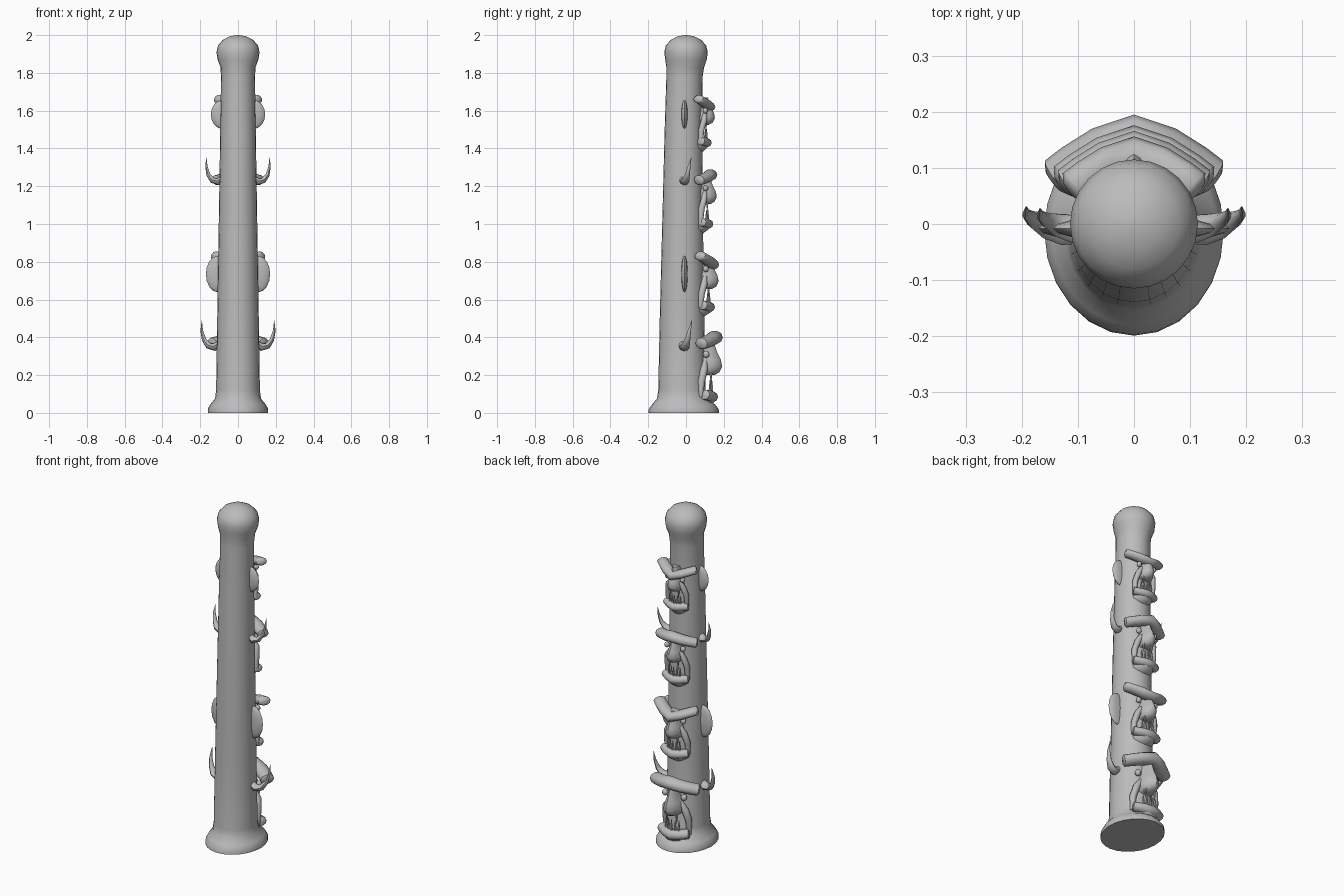
import bpy, bmesh, math
from mathutils import Vector

cube = bpy.data.objects.get("Cube")
if cube:
    bpy.data.objects.remove(cube, do_unlink=True)

stone = bpy.data.materials.new("grey_stone")
stone.use_nodes = True
GREY = (0.5, 0.5, 0.5, 1)
stone.diffuse_color = GREY
stone.node_tree.nodes["Principled BSDF"].inputs["Base Color"].default_value = GREY


def loft(name, rings, angle=50):
    """Skin a list of point rings, cap both ends and shade smooth."""
    bm = bmesh.new()
    loops = [[bm.verts.new(p) for p in ring] for ring in rings]
    for a, b in zip(loops, loops[1:]):
        for i in range(len(a)):
            j = (i + 1) % len(a)
            bm.faces.new((a[i], a[j], b[j], b[i]))
    bm.faces.new(loops[0][::-1])
    bm.faces.new(loops[-1])
    bmesh.ops.recalc_face_normals(bm, faces=bm.faces)
    mesh = bpy.data.meshes.new(name)
    bm.to_mesh(mesh)
    bm.free()
    mesh.materials.append(stone)
    obj = bpy.data.objects.new(name, mesh)
    bpy.context.collection.objects.link(obj)
    bpy.ops.object.select_all(action='DESELECT')
    obj.select_set(True)
    bpy.context.view_layer.objects.active = obj
    bpy.ops.object.shade_smooth_by_angle(angle=math.radians(angle))
    return obj


def stack(name, sections, x=0, sides=16, angle=50):
    """Upright solid from (z, centre y, half width, half depth) sections."""
    turns = [2 * math.pi * i / sides for i in range(sides)]
    return loft(name, [[(x + rx * math.cos(t), cy + ry * math.sin(t), z) for t in turns]
                       for z, cy, rx, ry in sections], angle)


def sweep(name, path, radii, up=(0, 0, 1), sides=10):
    """Tapered tube: radii are (across, along up) for each path point."""
    pts = [Vector(p) for p in path]
    rings = []
    for i, p in enumerate(pts):
        d = (pts[min(i + 1, len(pts) - 1)] - pts[max(i - 1, 0)]).normalized()
        side = d.cross(Vector(up)).normalized()
        top = side.cross(d)
        a, b = radii[i]
        rings.append([p + side * a * math.cos(t) + top * b * math.sin(t)
                      for t in (2 * math.pi * k / sides for k in range(sides))])
    return loft(name, rings)


def ball(name, x, y, z, rx, ry, rz):
    steps = [math.pi * (k / 8 - 0.5) for k in range(9)]
    return stack(name, [(z + rz * math.sin(a), y, max(rx * math.cos(a), 0.0005),
                         max(ry * math.cos(a), 0.0005)) for a in steps], x, 12)


def band(name, z, half, front, depth, height, rise, wrap):
    """Rounded bar bent around the back of the pole; rise lifts its ends."""
    path, radii = [], []
    for u in (-1, -0.95, -0.75, -0.4, 0, 0.4, 0.75, 0.95, 1):
        k = abs(u)
        path.append((u * half, front - depth - wrap * k ** 1.5, z + rise * k))
        f = 0.55 if k == 1 else 1 - 0.12 * k
        radii.append((depth * f, height * f))
    return sweep(name, path, radii)


# Tapering pole with flared foot and round top
stack("pole", [
    (0, -0.012, 0.16, 0.187), (0.02, -0.012, 0.16, 0.185), (0.045, -0.013, 0.147, 0.167),
    (0.075, -0.02, 0.122, 0.134), (0.12, -0.022, 0.116, 0.125), (0.5, -0.021, 0.11, 0.118),
    (1.0, -0.018, 0.102, 0.108), (1.5, -0.014, 0.094, 0.099), (1.78, -0.008, 0.09, 0.096),
    (1.83, -0.004, 0.093, 0.1), (1.87, 0, 0.108, 0.11), (1.91, 0, 0.114, 0.115),
    (1.945, 0, 0.106, 0.107), (1.975, 0, 0.08, 0.08), (1.993, 0, 0.045, 0.045),
    (2.0, 0, 0.01, 0.01)], sides=24)

# Carved faces: brow, eye, nose base and lip heights, scale, front, brow is angry
FACES = [
    ("lowest", 0.4, 0.31, 0.2, 0.085, 1.0, 0.195, False),
    ("lower", 0.785, 0.762, 0.655, 0.56, 0.9, 0.176, True),
    ("upper", 1.26, 1.19, 1.105, 1.0, 0.85, 0.166, False),
    ("top", 1.62, 1.6, 1.525, 1.43, 0.8, 0.156, True)]

for tag, brow, eye, nose, lip, s, front, angry in FACES:
    # Brow ridge
    band(tag + "_brow", brow, 0.143 * s, front, 0.044 * s,
         (0.031 if angry else 0.036) * s, (0.055 if angry else -0.035) * s, 0.075 * s)

    # Nose with flared nostrils
    back = 0.08
    nose_rows = [(0, 0.03, -0.045), (0.015, 0.05, -0.018), (0.045, 0.055, -0.004),
                 (0.08, 0.045, -0.01), (0.12, 0.03, -0.03), (0.18, 0.026, -0.05)]
    stack(tag + "_nose", [(nose + h * s, back, w * s, front + d * s - back)
                          for h, w, d in nose_rows], sides=12)

    # Lower lip
    lip_front = front - 0.025 * s
    band(tag + "_lower_lip", lip, 0.09 * s, lip_front, 0.034 * s,
         0.03 * s, 0.012 * s, 0.04 * s)
    stack(tag + "_chin", [(lip - 0.06 * s, 0.05, 0.045 * s, 0.04),
                          (lip - 0.03 * s, 0.05, 0.075 * s, lip_front - 0.07),
                          (lip, 0.05, 0.08 * s, lip_front - 0.06)], sides=14)

    # Teeth rising from the lip, small ones hanging above
    for k in range(-2, 3):
        x, y = k * 0.021 * s, lip_front - (0.033 + 0.005 * abs(k)) * s
        stack(tag + "_lower_tooth", [
            (lip + 0.02 * s, y, 0.009 * s, 0.009 * s),
            (lip + 0.05 * s, y, 0.007 * s, 0.007 * s),
            (lip + 0.092 * s, y, 0.001, 0.001)], x, 6)
        if k % 2:
            stack(tag + "_upper_tooth", [
                (nose + 0.01, y, 0.009 * s, 0.009 * s),
                (nose - 0.045 * s, y, 0.001, 0.001)], x * 1.5, 6)

    for side, m in (("left", 1), ("right", -1)):
        ball(f"{tag}_{side}_eye", m * 0.062 * s, 0.085 + 0.022 * s, eye,
             0.017 * s, 0.017 * s, 0.019 * s)
        # Fold from the nose down to the mouth corner
        sweep(f"{tag}_{side}_cheek",
              [(m * 0.035 * s, 0.1, nose + 0.075 * s), (m * 0.062 * s, 0.096, nose + 0.03 * s),
               (m * 0.076 * s, 0.082, nose - 0.03 * s), (m * 0.076 * s, 0.078, lip)],
              [(0.012, 0.012), (0.02 * s, 0.02 * s), (0.018 * s, 0.02 * s), (0.012, 0.012)],
              up=(0, 1, 0))

# Flat ears beside the angry faces
for tag, z, reach, tall in (("lower", 0.735, 0.17, 0.096), ("top", 1.58, 0.144, 0.077)):
    for side, m in (("left", 1), ("right", -1)):
        half = 0.062
        ball(f"{tag}_{side}_ear", m * (reach - half), -0.008, z, half, 0.017, tall)

# Curved horns beside the calm faces
for tag, z, root, s in (("lowest", 0.36, 0.095, 1.0), ("upper", 1.235, 0.08, 0.9)):
    for side, m in (("left", 1), ("right", -1)):
        path = [(0, -0.012, 0.01), (0.03, -0.01, -0.012), (0.062, -0.003, -0.004),
                (0.085, 0.008, 0.028), (0.097, 0.018, 0.075), (0.097, 0.031, 0.13)]
        radii = [(0.024, 0.018), (0.028, 0.021), (0.023, 0.017),
                 (0.015, 0.012), (0.009, 0.007), (0.001, 0.001)]
        sweep(f"{tag}_{side}_horn",
              [(m * (root + x * s), y * s, z + h * s) for x, y, h in path],
              [(a * s, b * s) for a, b in radii], up=(-m * 0.6, 0, 0.8), sides=8)
